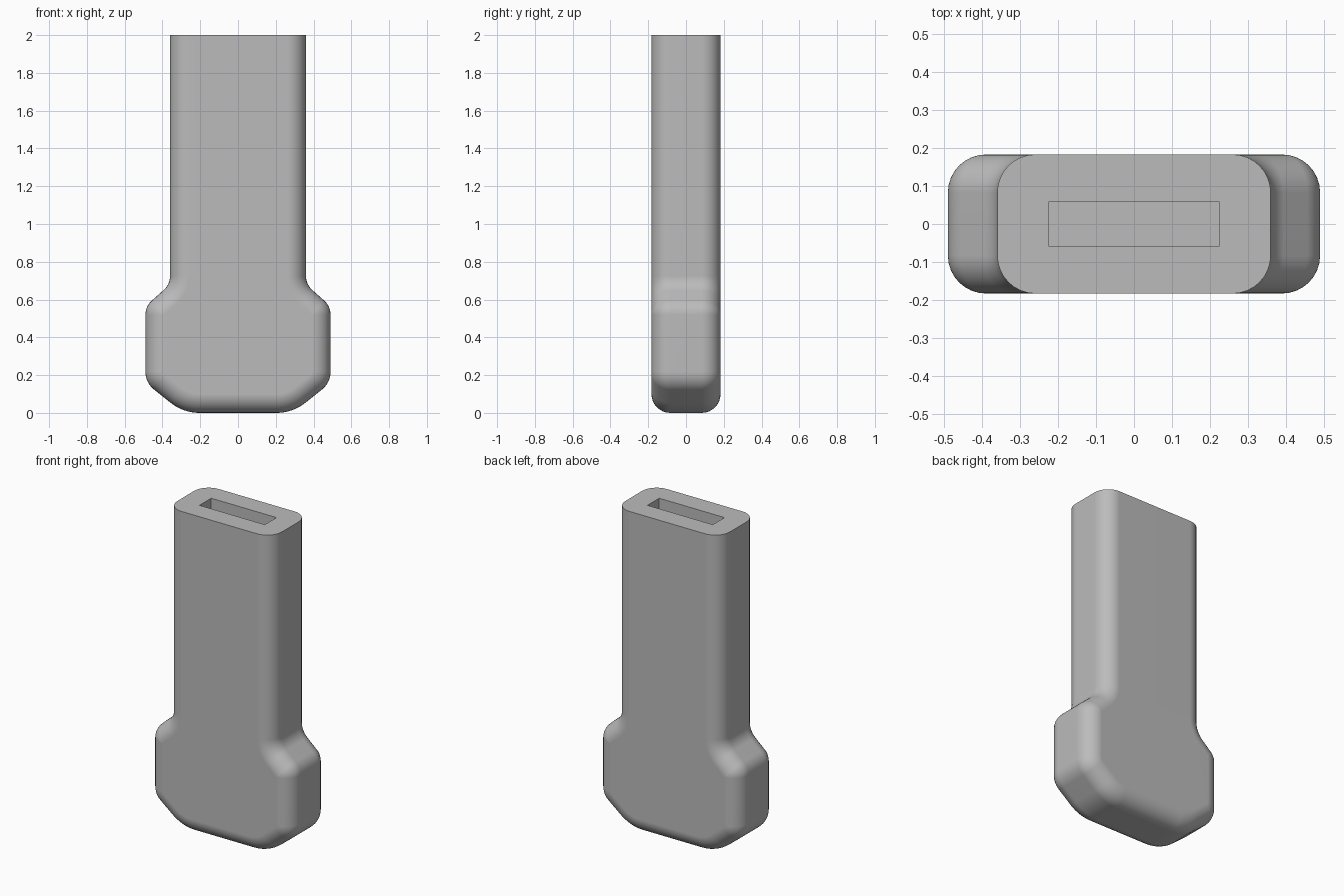
import bpy, bmesh
from math import sin, cos, pi
from mathutils import Vector

cube = bpy.data.objects.get("Cube")
if cube:
    bpy.data.objects.remove(cube, do_unlink=True)

grey = bpy.data.materials.new("matte grey")
grey.use_nodes = True
grey.diffuse_color = (0.5, 0.5, 0.5, 1)
grey.node_tree.nodes["Principled BSDF"].inputs["Base Color"].default_value = (0.5, 0.5, 0.5, 1)

HEIGHT, HALF_DEPTH, EDGE_RADIUS, STEPS = 2.0, 0.183, 0.1, 8

# Right half of the silhouette: x, z, corner radius (negative for inside corners)
CORNERS = [(0.29, 0, 0.25), (0.49, 0.16, 0.12), (0.49, 0.565, 0.1), (0.36, 0.68, -0.1)]


def outline(inset):
    """Filleted silhouette moved inward by inset, open at the flat top."""
    path = [Vector((0, 0))] + [Vector(c[:2]) for c in CORNERS] + [Vector((0.36, HEIGHT))]
    half = []
    for i, (x, z, radius) in enumerate(CORNERS, 1):
        a = (path[i] - path[i - 1]).normalized()
        b = (path[i + 1] - path[i]).normalized()
        na, nb = Vector((-a.y, a.x)), Vector((-b.y, b.x))
        miter = (na + nb) / (1 + na.dot(nb))
        centre = path[i] + miter * radius
        r = radius - inset
        turn = a.angle_signed(b)
        for k in range(STEPS + 1):
            t = -turn * k / STEPS
            n = Vector((na.x * cos(t) - na.y * sin(t), na.x * sin(t) + na.y * cos(t)))
            half.append(centre - n * r)
    half.append(Vector((0.36 - inset, HEIGHT)))
    return [Vector((-p.x, p.y)) for p in reversed(half)] + half


# Body: stacked outlines with a rounded rim on front and back
angles = [pi / 2 * k / STEPS for k in range(STEPS + 1)]
layers = [(EDGE_RADIUS * (1 - cos(a)), HALF_DEPTH - EDGE_RADIUS * (1 - sin(a))) for a in angles]
layers = [(d, -y) for d, y in reversed(layers)] + layers

bm = bmesh.new()
rings = [[bm.verts.new((p.x, y, p.y)) for p in outline(d)] for d, y in layers]
for r0, r1 in zip(rings, rings[1:]):
    for i in range(len(r0) - 1):
        bm.faces.new((r0[i], r0[i + 1], r1[i + 1], r1[i]))
bm.faces.new(rings[0])
bm.faces.new(rings[-1])
bm.faces.new([r[0] for r in rings] + [r[-1] for r in reversed(rings)])
bmesh.ops.remove_doubles(bm, verts=bm.verts, dist=0.0001)
bmesh.ops.recalc_face_normals(bm, faces=bm.faces)
mesh = bpy.data.meshes.new("body")
bm.to_mesh(mesh)
bm.free()
mesh.materials.append(grey)
body = bpy.data.objects.new("body", mesh)
bpy.context.collection.objects.link(body)

# Slot sunk into the flat top
bpy.ops.mesh.primitive_cube_add(size=1, location=(0, 0, HEIGHT))
cutter = bpy.context.object
cutter.name = "slot_cutter"
cutter.scale = (0.45, 0.115, 1.0)
cutter.hide_render = True
cutter.data.materials.append(grey)
slot = body.modifiers.new("slot", "BOOLEAN")
slot.operation = "DIFFERENCE"
slot.solver = "EXACT"
slot.object = cutter

bpy.ops.object.select_all(action="DESELECT")
body.select_set(True)
bpy.context.view_layer.objects.active = body
bpy.ops.object.modifier_apply(modifier="slot")
bpy.data.objects.remove(cutter, do_unlink=True)

# Smooth rounding with crisp top edges and flat broad faces
bpy.ops.object.shade_smooth_by_angle(angle=pi / 6)
normals = body.modifiers.new("even_normals", "WEIGHTED_NORMAL")
normals.keep_sharp = True
